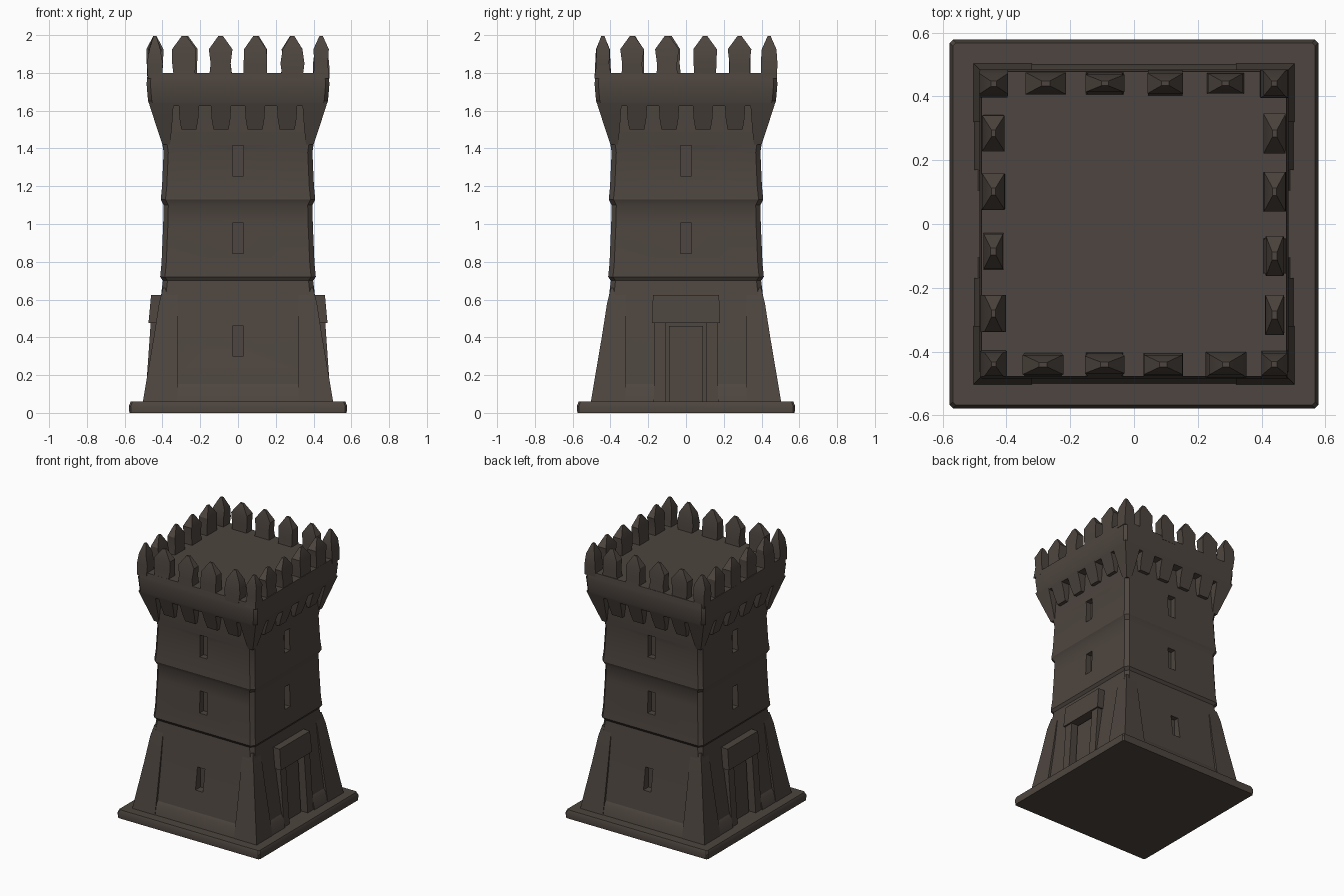
import bpy, bmesh, math, random
from mathutils import Matrix, Vector

if "Cube" in bpy.data.objects:
    bpy.data.objects.remove(bpy.data.objects["Cube"])

random.seed(4)
stone = bpy.data.materials.new("dark_brown_stone")
stone.diffuse_color = (0.075, 0.06, 0.05, 1)
stone.use_nodes = True
stone.node_tree.nodes["Principled BSDF"].inputs["Base Color"].default_value = stone.diffuse_color


def loft(name, rings, turn=0, smooth=True):
    """Skin a stack of equal-length point rings, capped at both ends."""
    bm = bmesh.new()
    rows = [[bm.verts.new(p) for p in r] for r in rings]
    n = len(rows[0])
    for a, b in zip(rows, rows[1:]):
        for i in range(n):
            j = (i + 1) % n
            bm.faces.new((a[i], a[j], b[j], b[i]))
    bm.faces.new(rows[0][::-1])
    bm.faces.new(rows[-1])
    bmesh.ops.transform(bm, matrix=Matrix.Rotation(turn * math.pi / 2, 4, 'Z'), verts=bm.verts)
    bmesh.ops.recalc_face_normals(bm, faces=bm.faces)
    me = bpy.data.meshes.new(name)
    bm.to_mesh(me)
    bm.free()
    me.materials.append(stone)
    ob = bpy.data.objects.new(name, me)
    bpy.context.collection.objects.link(ob)
    if smooth:
        shade(ob)
    return ob


def shade(ob):
    bpy.ops.object.select_all(action='DESELECT')
    ob.select_set(True)
    bpy.context.view_layer.objects.active = ob
    bpy.ops.object.shade_smooth_by_angle(angle=math.radians(32))


def square(z, h, c=0.02):
    """Square ring of half-width h with chamfered corners."""
    k = h - c
    return [(h, -k, z), (h, k, z), (k, h, z), (-k, h, z),
            (-h, k, z), (-h, -k, z), (-k, -h, z), (k, -h, z)]


def rect(x0, x1, y0, y1, z):
    return [(x0, y0, z), (x1, y0, z), (x1, y1, z), (x0, y1, z)]


# plinth
loft("plinth", [square(0, .575, .01), square(.035, .578, .01), square(.06, .568, .01)])

# tower wall with two stepped storey bands
profile = [(.03, .488), (.2, .465), (.4, .434), (.6, .410), (.70, .398), (.72, .412),
           (.79, .405), (1.0, .396), (1.1, .394), (1.13, .409), (1.2, .402),
           (1.38, .394), (1.42, .400), (1.7, .400)]
wall = loft("tower_wall", [square(z, h, .025) for z, h in profile], smooth=False)

# window slits on all sides, door recess on left and right
cutters = []
for t in range(4):
    doors = t % 2 == 0
    for zc, d in ((.38, .39), (.925, .355), (1.335, .355)):
        if zc < .5 and doors:
            continue
        cutters.append(loft("window_cutter", [rect(d, .7, -.03, .03, zc - .08),
                                              rect(d, .7, -.03, .03, zc + .08)], t, False))
    if doors:
        cutters.append(loft("door_cutter", [rect(.425, .7, -.11, .11, .05),
                                            rect(.405, .7, -.11, .11, .48)], t, False))
for c in cutters:
    m = wall.modifiers.new("cut", 'BOOLEAN')
    m.operation, m.solver, m.object = 'DIFFERENCE', 'EXACT', c
    bpy.context.view_layer.objects.active = wall
    bpy.ops.object.modifier_apply(modifier=m.name)
    bpy.data.objects.remove(c)
shade(wall)

# door surrounds
for t in (0, 2):
    for s in (-1, 1):
        a, b = sorted((s * .105, s * .17))
        loft("door_jamb", [rect(.38, .492, a, b, .05), rect(.38, .462, a, b, .48)], t)
    loft("door_lintel", [rect(.38, .474, -.18, .18, .475), rect(.38, .46, -.175, .175, .625)], t)
    loft("door_leaf", [rect(.38, .447, -.09, .09, .05), rect(.38, .422, -.09, .09, .46)], t)

for t in range(4):
    # sloping corner buttress and low base course
    loft("corner_buttress", [rect(.32, .505, .32, .505, .05), rect(.32, .48, .32, .48, .2),
                             rect(.32, .446, .32, .446, .4), rect(.32, .418, .32, .418, .58),
                             rect(.32, .398, .32, .398, .66)], t)
    for y0, y1 in (((-.34, .34),) if t % 2 else ((-.34, -.17), (.17, .34))):
        loft("base_course", [rect(.4, .503, y0, y1, .05), rect(.4, .486, y0, y1, .13),
                             rect(.4, .47, y0, y1, .155)], t)
    # corbels under the parapet
    for y in (-.26, -.09, .09, .26):
        loft("corbel", [rect(.38, .425, y - .04, y + .04, 1.50),
                        rect(.38, .445, y - .05, y + .05, 1.56),
                        rect(.38, .475, y - .055, y + .055, 1.65)], t)
    loft("corner_corbel", [rect(.36, .40, .36, .40, 1.42), rect(.35, .43, .35, .43, 1.51),
                           rect(.34, .475, .34, .475, 1.65)], t)

# parapet and flat roof
loft("parapet", [square(1.625, .466), square(1.65, .476), square(1.74, .484),
                 square(1.765, .482), square(1.80, .478)])


def merlon(x, y, wx, wy, t):
    """Pointed battlement stone, slightly uneven."""
    j = lambda: random.uniform(-.006, .006)
    rings = []
    for z, k in ((1.77, 1), (1.85, .96), (1.925, .84), (1.995, .2)):
        a, b = (wx + j()) * k, (wy + j()) * (k if k < .5 else 1)
        rings.append(rect(x - a, x + a, y - b, y + b, z))
    loft("merlon", rings, t)


# battlements
for t in range(4):
    for y in (-.28, -.095, .095, .28):
        merlon(.441, y + random.uniform(-.01, .01), .036, .058, t)
    merlon(.44, .44, .04, .04, t)
